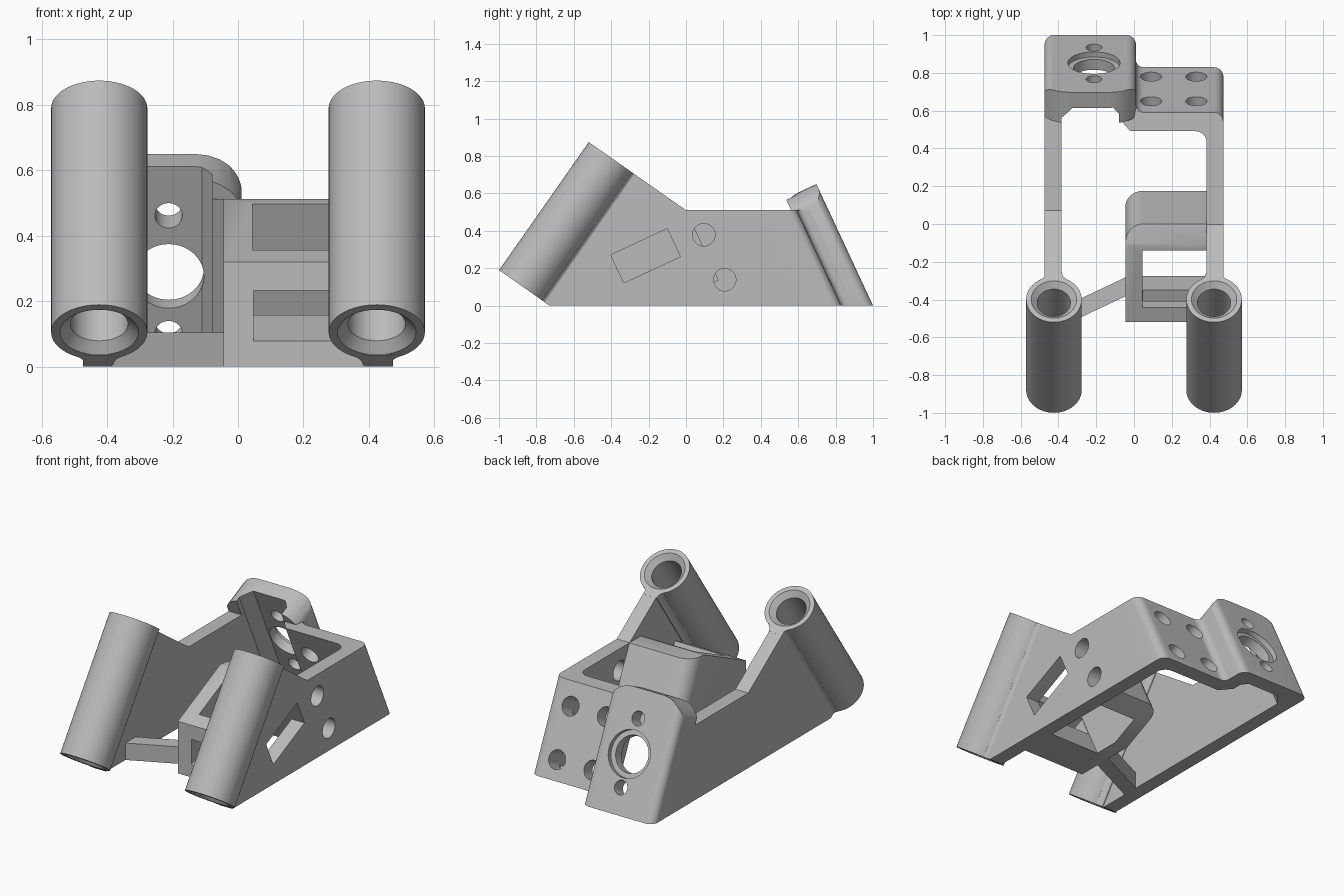
import bpy, bmesh
from math import sin, cos, tan, pi, radians, sqrt
from mathutils import Vector

cube = bpy.data.objects.get("Cube")
if cube:
    bpy.data.objects.remove(cube, do_unlink=True)

grey = bpy.data.materials.new("plain_grey")
grey.use_nodes = True
grey.diffuse_color = (0.5, 0.5, 0.5, 1)
grey.node_tree.nodes["Principled BSDF"].inputs["Base Color"].default_value = (0.5, 0.5, 0.5, 1)

# Tilted frames: u/v lean 25 degrees (mounts, box), a/w lean 35 degrees (tubes)
LEAN = tan(radians(25))
U = Vector((0, cos(radians(25)), sin(radians(25))))
V = Vector((0, sin(radians(25)), -cos(radians(25))))
A = Vector((0, sin(radians(35)), cos(radians(35))))
W = Vector((0, cos(radians(35)), -sin(radians(35))))
X = Vector((1, 0, 0))
TUBE_X, TUBE_R, TUBE_L = 0.424, 0.147, 0.836
WALL_IN, WALL_OUT = 0.385, 0.473


def make(name, bm):
    bmesh.ops.recalc_face_normals(bm, faces=bm.faces)
    mesh = bpy.data.meshes.new(name)
    bm.to_mesh(mesh)
    bm.free()
    mesh.materials.append(grey)
    ob = bpy.data.objects.new(name, mesh)
    bpy.context.collection.objects.link(ob)
    return ob


def prism(name, pts, t0, t1, place, bevel=None):
    """Extrude a 2D outline between t0 and t1; place maps (p, q, t) to 3D."""
    bm = bmesh.new()
    lo, hi = ([bm.verts.new(place(p, q, t)) for p, q in pts] for t in (t0, t1))
    bm.faces.new(lo)
    bm.faces.new(hi)
    for i in range(len(pts)):
        j = (i + 1) % len(pts)
        bm.faces.new((lo[i], lo[j], hi[j], hi[i]))
    if bevel:
        rule, size = bevel
        edges = [e for e in bm.edges if all(rule(v.co) for v in e.verts)]
        bmesh.ops.bevel(bm, geom=edges, offset=size, segments=8, profile=0.5, affect='EDGES')
    return make(name, bm)


def side(p, q, t):
    return Vector((t, p, q))


def leaning(p, q, t):
    return Vector((p, q - LEAN * t, t))


def tilted(p, q, t):
    return U * p + V * q + X * t


def rect(p0, p1, q0, q1):
    return [(p0, q0), (p1, q0), (p1, q1), (p0, q1)]


def arc(cx, cy, r, a0, a1, n=8):
    return [(cx + r * cos(radians(a0 + (a1 - a0) * i / n)),
             cy + r * sin(radians(a0 + (a1 - a0) * i / n))) for i in range(n + 1)]


def rod(name, centre, axis, r, length):
    bm = bmesh.new()
    rot = Vector((0, 0, 1)).rotation_difference(axis).to_matrix().to_4x4()
    rot.translation = centre
    bmesh.ops.create_cone(bm, cap_ends=True, segments=40, radius1=r, radius2=r,
                          depth=length, matrix=rot)
    return make(name, bm)


def boolean(ob, cutters, op='DIFFERENCE'):
    for c in cutters:
        m = ob.modifiers.new("cut", 'BOOLEAN')
        m.operation, m.solver, m.object = op, 'EXACT', c
    dg = bpy.context.evaluated_depsgraph_get()
    mesh = bpy.data.meshes.new_from_object(ob.evaluated_get(dg))
    ob.modifiers.clear()
    ob.data = mesh
    for c in cutters:
        bpy.data.objects.remove(c, do_unlink=True)


# Leaning tubes with chamfered bores, and the flared web joining each to its wall
def tube(name, x):
    base = Vector((x, -0.879, 0.105))
    profile = [(TUBE_R, 0), (TUBE_R, TUBE_L), (0.12, TUBE_L), (0.088, TUBE_L - 0.03),
               (0.088, 0.03), (0.12, 0)]
    bm = bmesh.new()
    n = 56
    rings = [[bm.verts.new(base + A * h + r * (X * cos(2 * pi * i / n) + W * sin(2 * pi * i / n)))
              for i in range(n)] for r, h in profile]
    for k, ring in enumerate(rings):
        nxt = rings[(k + 1) % len(rings)]
        for i in range(n):
            j = (i + 1) % n
            bm.faces.new((ring[i], ring[j], nxt[j], nxt[i]))
    make(name, bm)

    half, fr = 0.043, 0.05
    cw = sqrt((TUBE_R + fr) ** 2 - (half + fr) ** 2)
    turn = 180 + (90 - 36)
    flare = arc(half + fr, cw, fr, 180, turn)
    outline = flare + [(0.06, 0.125), (-0.06, 0.125)] + [(-p, q) for p, q in reversed(flare)]
    prism(name + "_web", outline, 0, TUBE_L, lambda p, q, t: base + X * p + W * q + A * t)


tube("left_tube", TUBE_X)
tube("right_tube", -TUBE_X)


# Side walls
def wall(name, top, knee, back, x0, x1):
    pts = [(-0.782, 0.036), (-0.73, 0), (back, 0), (back - LEAN * top, top),
           (knee, top), (-0.302, 0.721)]
    return prism(name, pts, x0, x1, side)


left_wall = wall("left_wall", 0.512, -0.003, 0.62, WALL_IN, WALL_OUT)
wall("right_wall", 0.46, 0.071, 0.82, -WALL_OUT, -WALL_IN)
boolean(left_wall, [prism("window_cut", rect(-0.25, 0.083, -0.415, -0.25), 0.3, 0.6, tilted)]
        + [rod("hole_cut", Vector((0.43, y, z)), X, 0.06, 0.4)
           for y, z in ((0.095, 0.378), (0.207, 0.138))])

# Low back plate with four holes, including the jog and the rounded corner
low = ([(-0.08, 0.86), (-0.08, 0.80), (-0.02, 0.73)] + arc(0.325, 0.67, 0.06, 90, 0)
       + [(WALL_IN, 0.6), (WALL_OUT, 0.6)] + arc(WALL_OUT - 0.05, 0.78, 0.05, 0, 90)
       + arc(0.05, 0.87, 0.04, 270, 180) + [(0.01, 0.9), (-0.08, 0.9)])
low_plate = prism("low_back_plate", low, 0, 0.512, leaning)
boolean(low_plate, [rod("hole_cut", Vector((x, 0.83 - LEAN * z, z)), U, 0.056, 0.4)
                    for x in (0.09, 0.33) for z in (0.107, 0.386)])

# Tall back plate with rounded top, recessed bore and two small holes
tall = ([(-WALL_OUT, 0.80)] + arc(-WALL_OUT + 0.05, 0.95, 0.05, 180, 90)
        + arc(-0.04, 0.95, 0.05, 90, 0) + [(0.01, 0.80), (-0.08, 0.80), (-0.08, 0.86),
        (-0.11, 0.90), (-0.325, 0.90), (-WALL_IN, 0.83), (-WALL_IN, 0.80)])
tall_plate = prism("tall_back_plate", tall, 0, 0.75, leaning)
crest = ([(-0.6, -0.4), (0.1, -0.4), (0.1, 0.46)]
         + [(-0.13 + 0.15 * sin(radians(a)), 0.58 + 0.137 * cos(radians(a)))
            for a in range(75, -1, -15)]
         + [(-0.335 - 0.15 * sin(radians(a)), 0.58 + 0.137 * cos(radians(a)))
            for a in range(0, 76, 15)] + [(-0.6, 0.46)])
foot = Vector((0, 1.0, 0))
boolean(tall_plate, [prism("crest_mask", crest, -0.7, 0.5,
                           lambda p, q, t: foot + X * p - V * q + U * t)], 'INTERSECT')


def on_tall(z):
    return Vector((-0.212, 1.0 - LEAN * z, z))


boolean(tall_plate, [rod("bore_cut", on_tall(0.315), U, 0.108, 0.5),
                     rod("recess_cut", on_tall(0.315), U, 0.138, 0.06),
                     rod("hole_cut", on_tall(0.5), U, 0.042, 0.5),
                     rod("hole_cut", on_tall(0.14), U, 0.042, 0.5)])

# Hollow box inside the left wall, with a rounded back corner
box_side = [(-0.52, 0), (-0.52, 0.32), (-0.11, 0.512), (0, 0.512), (0.175, 0.135), (-0.115, 0)]
box = prism("centre_box", box_side, -0.045, WALL_IN + 0.002, side,
            (lambda co: co.x < 0 and co.y > -0.01, 0.09))
boolean(box, [prism("cavity_cut", rect(-0.25, 0.083, -0.9, 0.5), 0.045, 0.42, tilted),
              prism("slot_cut", rect(-0.8, -0.2, -0.431, -0.291), 0.048, 0.42, tilted)])

# Low diagonal brace from the box to the right wall
prism("diagonal_brace", [(-0.41, -0.555), (-0.04, -0.38), (-0.04, -0.28), (-0.41, -0.455)],
      0, 0.104, lambda p, q, t: Vector((p, q, t)))

# Smooth shading with sharp edges kept
bpy.ops.object.select_all(action='DESELECT')
for ob in bpy.context.scene.objects:
    if ob.type == 'MESH':
        ob.select_set(True)
        bpy.context.view_layer.objects.active = ob
bpy.ops.object.shade_smooth_by_angle(angle=radians(30))
